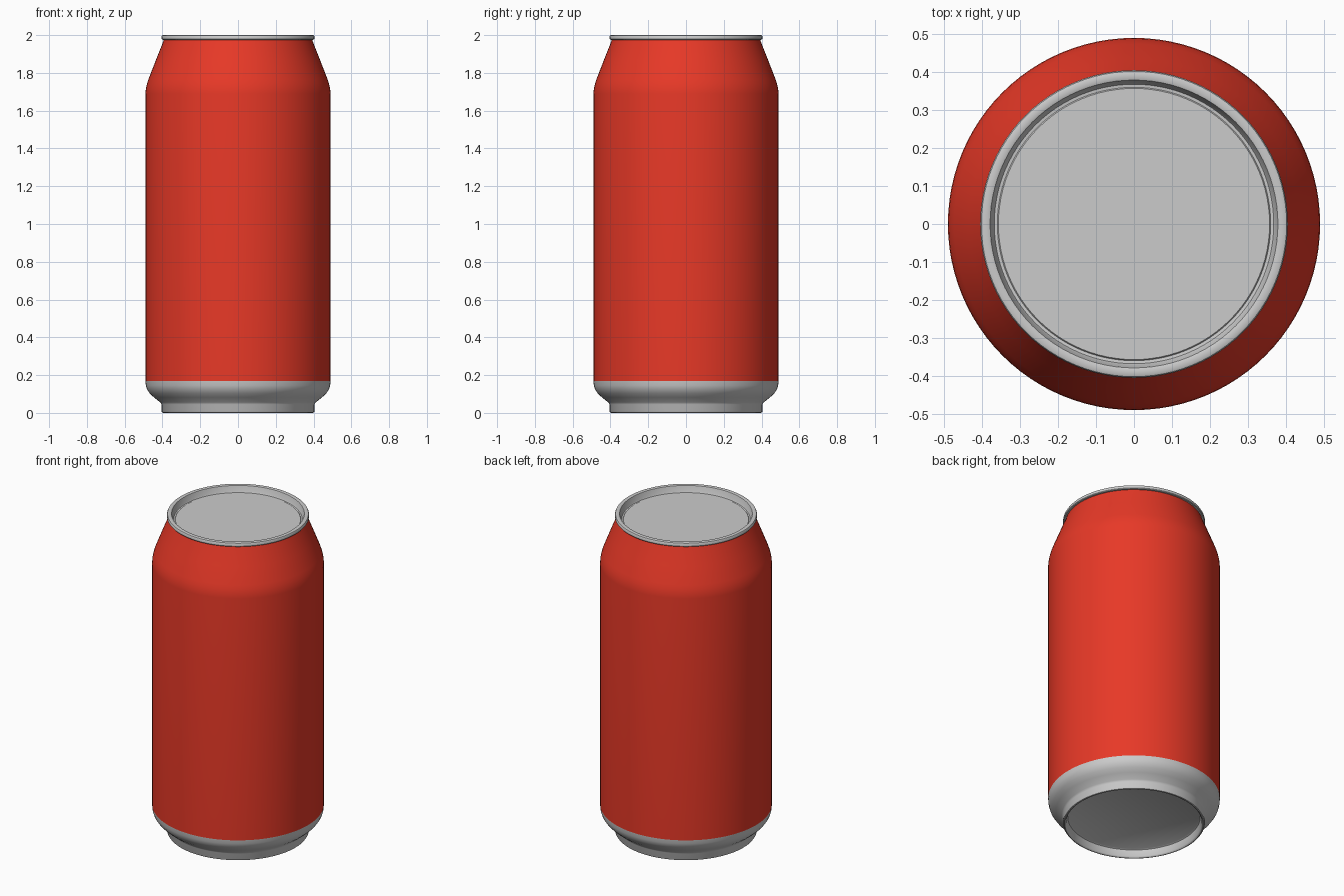
import bpy, bmesh, math

if "Cube" in bpy.data.objects:
    bpy.data.objects.remove(bpy.data.objects["Cube"])

SEGMENTS = 96


def lathe(name, profile, color=None):
    """Spin an (r, z) profile, listed from bottom to top outside, around z."""
    bm = bmesh.new()
    verts = [bm.verts.new((r, 0, z)) for r, z in profile]
    edges = [bm.edges.new(pair) for pair in zip(verts, verts[1:])]
    bmesh.ops.spin(bm, geom=verts + edges, cent=(0, 0, 0), axis=(0, 0, 1),
                   angle=math.tau, steps=SEGMENTS, use_duplicate=False)
    bmesh.ops.remove_doubles(bm, verts=bm.verts, dist=1e-4)
    bmesh.ops.recalc_face_normals(bm, faces=bm.faces)
    # open shells: make sure the outside faces outwards
    if bm.calc_volume(signed=True) < 0:
        bmesh.ops.reverse_faces(bm, faces=bm.faces)
    mesh = bpy.data.meshes.new(name)
    bm.to_mesh(mesh)
    bm.free()
    obj = bpy.data.objects.new(name, mesh)
    bpy.context.collection.objects.link(obj)
    if color:
        mat = bpy.data.materials.new(name + "_paint")
        mat.diffuse_color = color
        mat.use_nodes = True
        mat.node_tree.nodes["Principled BSDF"].inputs["Base Color"].default_value = mat.diffuse_color
        mesh.materials.append(mat)
    bpy.ops.object.select_all(action='DESELECT')
    obj.select_set(True)
    bpy.context.view_layer.objects.active = obj
    bpy.ops.object.shade_smooth_by_angle(angle=math.radians(35))
    return obj


# Base: recessed underside, standing ring and flared foot
lathe("can_base", [
    (0, 0.05), (0.37, 0.05), (0.378, 0.045), (0.386, 0.008), (0.39, 0.002),
    (0.395, 0), (0.401, 0.002), (0.405, 0.008), (0.405, 0.045), (0.412, 0.056),
    (0.445, 0.082), (0.468, 0.104), (0.482, 0.125), (0.488, 0.145), (0.49, 0.168)])

# Painted body: straight wall with a rounded, tapering shoulder
lathe("can_body", [
    (0.49, 0.168), (0.49, 1.69), (0.488, 1.715), (0.482, 1.742), (0.474, 1.767),
    (0.435, 1.867), (0.402, 1.95), (0.393, 1.975)], (0.8, 0.04, 0.02, 1))

# Lid: rolled rim and sunken panel with a shallow step
lathe("can_lid", [
    (0.393, 1.975), (0.402, 1.976), (0.405, 1.98), (0.405, 1.993), (0.402, 1.998),
    (0.397, 2.0), (0.384, 2.0), (0.379, 1.998), (0.377, 1.993), (0.372, 1.965),
    (0.368, 1.958), (0.36, 1.957), (0.357, 1.961), (0, 1.961)])
